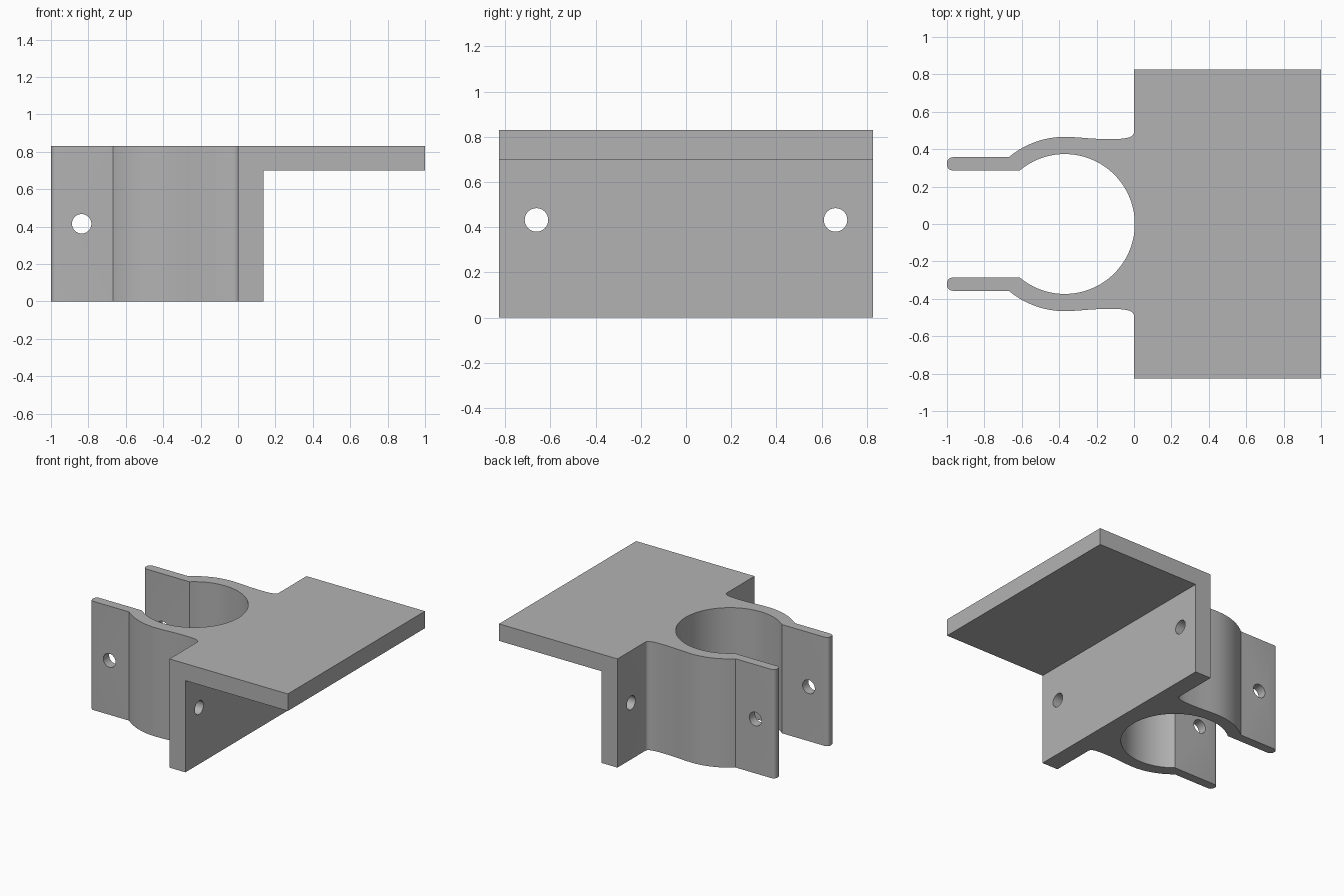
import bpy, bmesh
from math import sin, cos, pi, radians
from mathutils import Matrix, Vector

cube = bpy.data.objects.get("Cube")
if cube:
    bpy.data.objects.remove(cube, do_unlink=True)

HEIGHT, HALF_W = 0.83, 0.827
WALL_X, SHELF_Z = 0.135, 0.70
CX, BORE_R, OUTER_R = -0.37, 0.374, 0.466
MOUTH = 130          # half angle where the ring opens into the lugs

grey = bpy.data.materials.new("plain grey")
grey.use_nodes = True
colour = (0.45, 0.45, 0.45, 1)
grey.diffuse_color = colour
grey.node_tree.nodes["Principled BSDF"].inputs["Base Color"].default_value = colour


def make_object(name, bm):
    bmesh.ops.recalc_face_normals(bm, faces=bm.faces)
    mesh = bpy.data.meshes.new(name)
    bm.to_mesh(mesh)
    bm.free()
    mesh.materials.append(grey)
    obj = bpy.data.objects.new(name, mesh)
    bpy.context.collection.objects.link(obj)
    return obj


def arc(cx, cy, r, start, end, steps):
    angles = [radians(start + (end - start) * i / steps) for i in range(steps + 1)]
    return [(cx + r * cos(a), cy + r * sin(a)) for a in angles]


def bezier(a, b, c, d, steps):
    pts = []
    for i in range(1, steps + 1):
        t = i / steps
        s = 1 - t
        p = Vector(a) * s**3 + Vector(b) * 3*s*s*t + Vector(c) * 3*s*t*t + Vector(d) * t**3
        pts.append(tuple(p))
    return pts


def box(name, lo, hi):
    bm = bmesh.new()
    bmesh.ops.create_cube(bm, size=1)
    for v in bm.verts:
        v.co = [l + (h - l) * (c + 0.5) for l, h, c in zip(lo, hi, v.co)]
    return make_object(name, bm)


def cylinder(name, centre, radius, depth, axis):
    bm = bmesh.new()
    bmesh.ops.create_cone(bm, cap_ends=True, segments=40, radius1=radius,
                          radius2=radius, depth=depth,
                          matrix=Matrix.Translation(centre) @ Matrix.Rotation(pi / 2, 4, axis))
    return make_object(name, bm)


def combine(target, other, operation):
    other.hide_render = True
    mod = target.modifiers.new(operation.lower(), 'BOOLEAN')
    mod.operation, mod.solver, mod.object = operation, 'EXACT', other
    bpy.context.view_layer.objects.active = target
    bpy.ops.object.modifier_apply(modifier=mod.name)
    bpy.data.objects.remove(other, do_unlink=True)


# Half of the plan outline: bore, rounded lug, outer ring, blend, wall
bore = arc(CX, 0, BORE_R, 0, MOUTH, 40)
ring = arc(CX, 0, OUTER_R, MOUTH, 92, 14)
y_in, y_out = bore[-1][1], ring[0][1]
r = 0.03
lug = (arc(-1 + r, y_in + r, r, 270, 180, 5)
       + arc(-1 + r, y_out - r, r, 180, 90, 5))
blend = bezier(ring[-1], (-0.28, 0.466), (-0.25, 0.454), (-0.13, 0.454), 12)
fillet = bezier(blend[-1], (-0.06, 0.454), (0, 0.458), (0, 0.49), 10)
half = bore + lug + ring + blend + fillet + [(0, HALF_W), (WALL_X, HALF_W)]
outline = half + [(x, -y) for x, y in reversed(half[1:])]

# Clamp and wall extruded to full height
bm = bmesh.new()
face = bm.faces.new([bm.verts.new((x, y, 0)) for x, y in outline])
top = bmesh.ops.extrude_face_region(bm, geom=[face], use_keep_orig=True)["geom"]
bmesh.ops.translate(bm, vec=(0, 0, HEIGHT),
                    verts=[g for g in top if isinstance(g, bmesh.types.BMVert)])
bracket = make_object("clamp_bracket", bm)

# Shelf plate joined on top of the wall
shelf = box("shelf", (WALL_X / 2, -HALF_W, SHELF_Z), (1, HALF_W, HEIGHT))
combine(bracket, shelf, 'UNION')

# Bolt hole through the lugs, screw holes through the wall
combine(bracket, cylinder("lug_hole", (-0.836, 0, 0.415), 0.052, 1, 'X'), 'DIFFERENCE')
for side in (-1, 1):
    cutter = cylinder("wall_hole", (WALL_X / 2, side * 0.662, 0.432), 0.052, 0.4, 'Y')
    combine(bracket, cutter, 'DIFFERENCE')

# Smooth curved faces, keep edges sharp
bpy.ops.object.select_all(action='DESELECT')
bracket.select_set(True)
bpy.context.view_layer.objects.active = bracket
bpy.ops.object.shade_smooth_by_angle(angle=radians(25))
